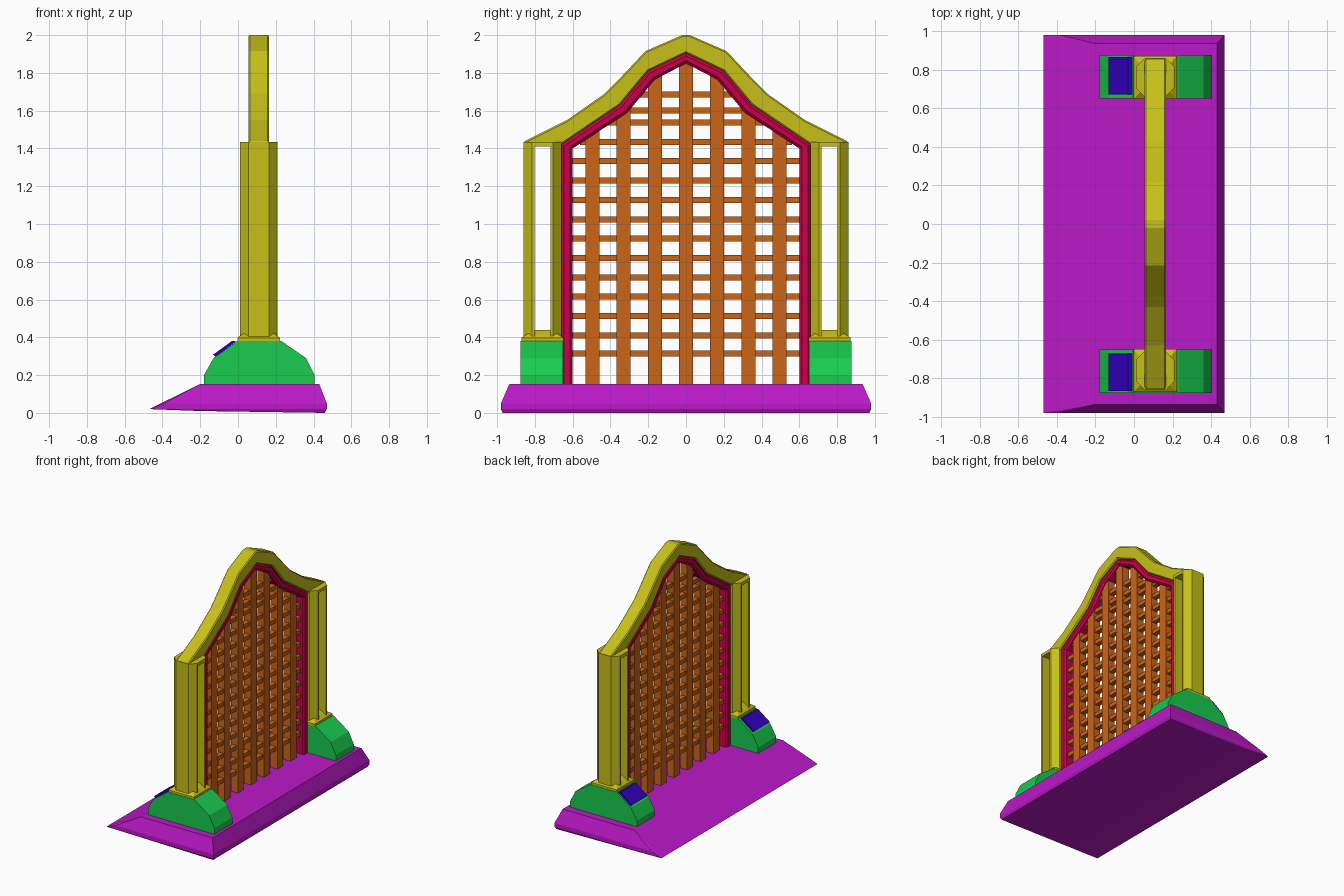
import bpy, bmesh, math
from mathutils import Vector

if "Cube" in bpy.data.objects:
    bpy.data.objects.remove(bpy.data.objects["Cube"])


def material(name, rgb):
    m = bpy.data.materials.new(name)
    m.diffuse_color = (*rgb, 1)
    m.use_nodes = True
    m.node_tree.nodes["Principled BSDF"].inputs["Base Color"].default_value = m.diffuse_color
    return m


MAGENTA = material("base_magenta", (0.5, 0.01, 0.58))
GREEN = material("foot_green", (0.01, 0.6, 0.08))
BLUE = material("plate_blue", (0.03, 0.0, 0.5))
YELLOW = material("frame_yellow", (0.57, 0.53, 0.01))
RED = material("trim_red", (0.6, 0.0, 0.07))
ORANGE = material("slat_orange", (0.6, 0.13, 0.01))


def finish(bm, name, mat, bevel=0):
    bmesh.ops.recalc_face_normals(bm, faces=bm.faces)
    me = bpy.data.meshes.new(name)
    bm.to_mesh(me)
    bm.free()
    me.materials.append(mat)
    ob = bpy.data.objects.new(name, me)
    bpy.context.collection.objects.link(ob)
    if bevel:
        mod = ob.modifiers.new("Bevel", "BEVEL")
        mod.width = bevel
        mod.segments = 1
        mod.limit_method = "ANGLE"
        mod.angle_limit = math.radians(60)
    return ob


def prism(name, poly, axis, lo, hi, mat, bevel=0):
    """Extrude a 2D outline along an axis (outline is in the other two axes)."""
    bm = bmesh.new()

    def place(p, t):
        q = list(p)
        q.insert(axis, t)
        return q

    face = bm.faces.new([bm.verts.new(place(p, lo)) for p in poly])
    ext = bmesh.ops.extrude_face_region(bm, geom=[face])
    move = Vector(place((0, 0), hi - lo))
    bmesh.ops.translate(bm, vec=move, verts=[g for g in ext["geom"] if isinstance(g, bmesh.types.BMVert)])
    return finish(bm, name, mat, bevel)


def hull(name, points, mat):
    bm = bmesh.new()
    for p in points:
        bm.verts.new(p)
    bmesh.ops.convex_hull(bm, input=bm.verts)
    bmesh.ops.dissolve_limit(bm, angle_limit=0.01, verts=bm.verts, edges=bm.edges)
    return finish(bm, name, mat)


def box(name, x0, x1, y0, y1, z0, z1, mat):
    return prism(name, [(x0, y0), (x1, y0), (x1, y1), (x0, y1)], 2, z0, z1, mat)


def both(half):
    """Mirror a (y, z) half line, running from +y end to -y end."""
    return half + [(-y, z) for y, z in reversed(half) if y > 0]


def interp(v, pts):
    for (a, b), (c, d) in zip(pts, pts[1:]):
        if a <= v <= c:
            return b + (d - b) * (v - a) / (c - a)
    return pts[-1][1]


CX = 0.11

# sloped base with a ramp edge
rim = [(-0.47, 0.98, 0.02), (-0.39, 0.98, 0.05), (-0.2, 0.935, 0.153), (0.43, 0.935, 0.153),
       (0.47, 0.98, 0.05), (0.47, 0.98, 0.02), (0.46, 0.97, 0.0), (-0.2, 0.97, 0.01)]
hull("base", [(x, s * y, z) for x, y, z in rim for s in (-1, 1)], MAGENTA)

# feet, plates, collars and split octagonal columns, one set per side
foot = [(-0.18, 0.15), (-0.18, 0.2), (-0.13, 0.29), (-0.005, 0.38),
        (0.23, 0.38), (0.36, 0.29), (0.405, 0.2), (0.405, 0.15)]
plate = [(-0.132, 0.308), (-0.03, 0.382), (-0.01, 0.378), (-0.118, 0.298)]
half_column = [(-0.1, 0.042), (0.1, 0.042), (0.1, 0.055), (0.055, 0.1), (-0.055, 0.1), (-0.1, 0.055)]
octagon = [(0.1, 0.055), (0.055, 0.1), (-0.055, 0.1), (-0.1, 0.055),
           (-0.1, -0.055), (-0.055, -0.1), (0.055, -0.1), (0.1, -0.055)]
for side, s in (("left", -1), ("right", 1)):
    cy = s * 0.76
    prism(f"foot_{side}", foot, 1, s * 0.65, s * 0.875, GREEN)
    prism(f"foot_plate_{side}", plate, 1, s * 0.67, s * 0.865, BLUE)
    collar = [(CX + i * w, cy + j * d, z) for w, d, z in ((0.112, 0.112, 0.38), (0.112, 0.112, 0.397), (0.09, 0.08, 0.415), (0.05, 0.05, 0.44))
              for i in (-1, 1) for j in (-1, 1)]
    hull(f"collar_{side}", collar, YELLOW)
    for part, t in (("inner", -s), ("outer", s)):
        prism(f"column_{part}_{side}", [(CX + x, cy + t * y) for x, y in half_column], 2, 0.4, 1.43, YELLOW)
    cap = [(CX + x, cy + y, z) for x, y in octagon for z in (1.41, 1.435)]
    hull(f"column_cap_{side}", cap, YELLOW)

# arched top rail
rail_out = [(0.86, 1.435), (0.63, 1.55), (0.43, 1.69), (0.37, 1.75), (0.215, 1.915), (0.02, 2.0)]
trim_out = [(0.66, 1.42), (0.35, 1.63), (0.2, 1.81), (0, 1.905)]
rail_in = [(0.86, 1.42)] + trim_out
prism("arch_rail", both(rail_out) + both(rail_in)[::-1], 0, 0.055, 0.165, YELLOW, 0.01)

# trim lining the opening
trim_in = [(0.6, 0.14), (0.6, 1.4), (0.31, 1.59), (0.165, 1.765), (0, 1.85)]
prism("arch_trim", both([(0.66, 0.14)] + trim_out) + both(trim_in)[::-1], 0, 0.06, 0.16, RED, 0.014)

# lattice slats cut to the arch
mid = [(0, 1.87), (0.18, 1.785), (0.33, 1.61), (0.62, 1.41)]
for i in range(-3, 4):
    y = i * 0.165
    y0, y1 = y - 0.037, y + 0.037
    top = [(y1, interp(abs(y1), mid)), (y0, interp(abs(y0), mid))]
    if i == 0:
        top.insert(1, mid[0])
    prism(f"vertical_slat_{i + 4}", [(y0, 0.14), (y1, 0.14)] + top, 0, CX - 0.03, CX + 0.03, ORANGE)
inverse = [(0, 0.62), (1.41, 0.62)] + [(z, y) for y, z in reversed(mid[:-1])]
heights = [0.315] + [0.41 + 0.1025 * k for k in range(12)] + [1.6, 1.685]
for k, z in enumerate(heights):
    w = interp(z + 0.016, inverse)
    box(f"cross_slat_{k + 1}", CX - 0.02, CX + 0.02, -w, w, z - 0.016, z + 0.016, ORANGE)
